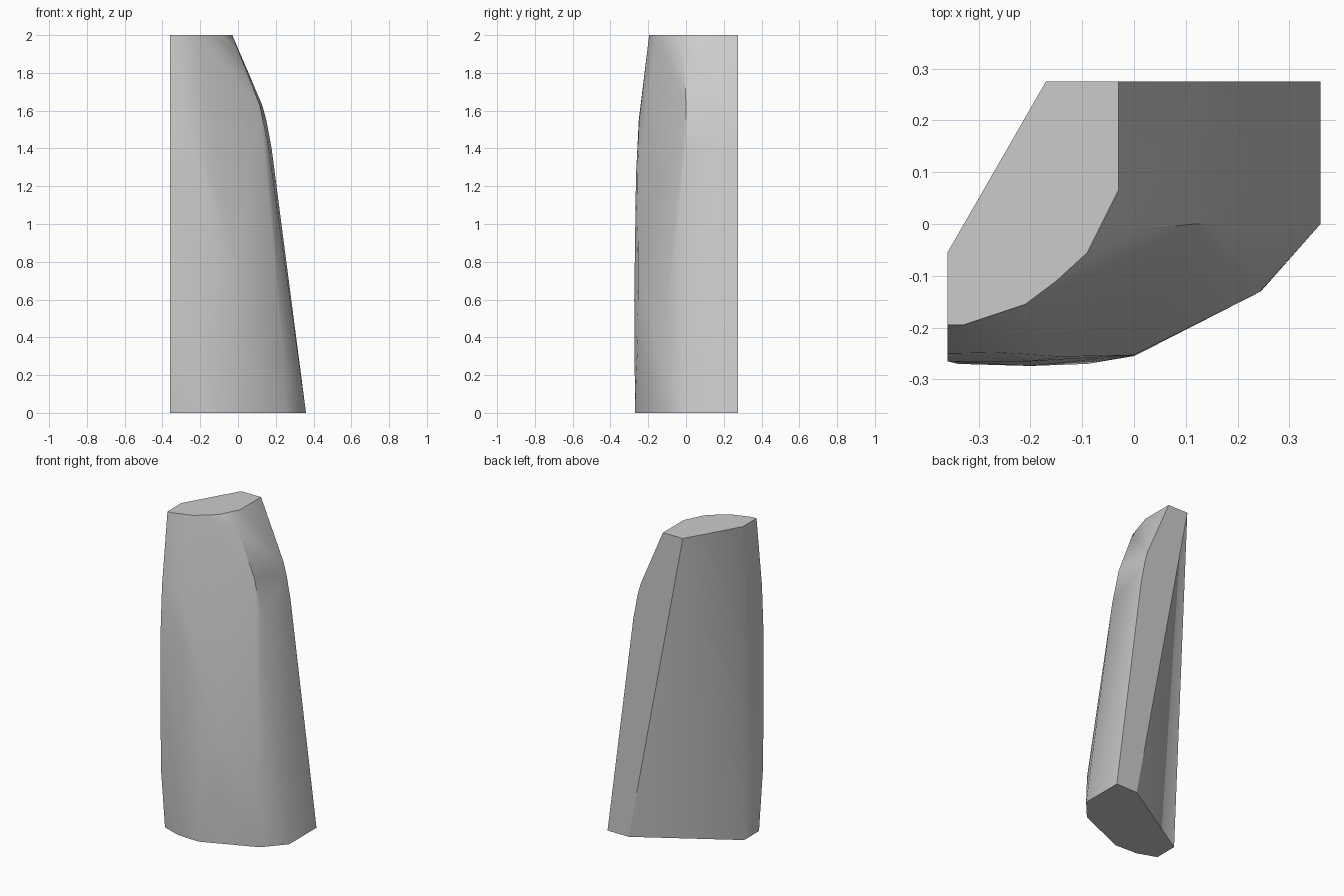
import bpy, bmesh, math

if "Cube" in bpy.data.objects:
    bpy.data.objects.remove(bpy.data.objects["Cube"])

# Chiselled slab: horizontal outlines by height, wrapped in a convex skin
sections = {
    0.0: [(0.36, 0.275), (0.21, 0.275), (-0.36, -0.07), (-0.36, -0.22),
          (-0.24, -0.263), (-0.09, -0.27), (0.245, -0.13), (0.36, 0.0)],
    0.27: [(0.243, -0.131)],
    0.4: [(0.0, -0.255), (-0.36, -0.262)],
    0.6: [(-0.2, -0.274)],
    0.75: [(0.0, -0.253), (-0.34, -0.27)],
    1.25: [(-0.14, -0.256), (-0.2, -0.265), (-0.36, -0.265)],
    1.4: [(0.178, 0.275), (0.163, 0.0)],
    1.55: [(0.15, 0.275), (-0.36, -0.25), (-0.26, -0.248)],
    1.63: [(0.128, 0.275), (0.115, 0.0)],
    1.92: [(0.0, -0.013)],
    2.0: [(-0.03, 0.275), (-0.17, 0.275), (-0.36, -0.055), (-0.36, -0.195),
          (-0.33, -0.195), (-0.21, -0.155), (-0.15, -0.11), (-0.09, -0.055),
          (-0.03, 0.065)],
}

bm = bmesh.new()
for z, outline in sections.items():
    for x, y in outline:
        bm.verts.new((x, y, z))
hull = bmesh.ops.convex_hull(bm, input=bm.verts[:])
loose = [v for v in bm.verts if not v.link_faces]
bmesh.ops.delete(bm, geom=loose, context='VERTS')
bmesh.ops.dissolve_limit(bm, angle_limit=math.radians(0.5),
                         verts=bm.verts[:], edges=bm.edges[:])
bmesh.ops.recalc_face_normals(bm, faces=bm.faces[:])

mesh = bpy.data.meshes.new("stone_slab")
bm.to_mesh(mesh)
bm.free()
slab = bpy.data.objects.new("stone_slab", mesh)
bpy.context.collection.objects.link(slab)

# Soften the shallow facets, keep the hard edges
bpy.context.view_layer.objects.active = slab
slab.select_set(True)
bpy.ops.object.shade_smooth_by_angle(angle=math.radians(30))
